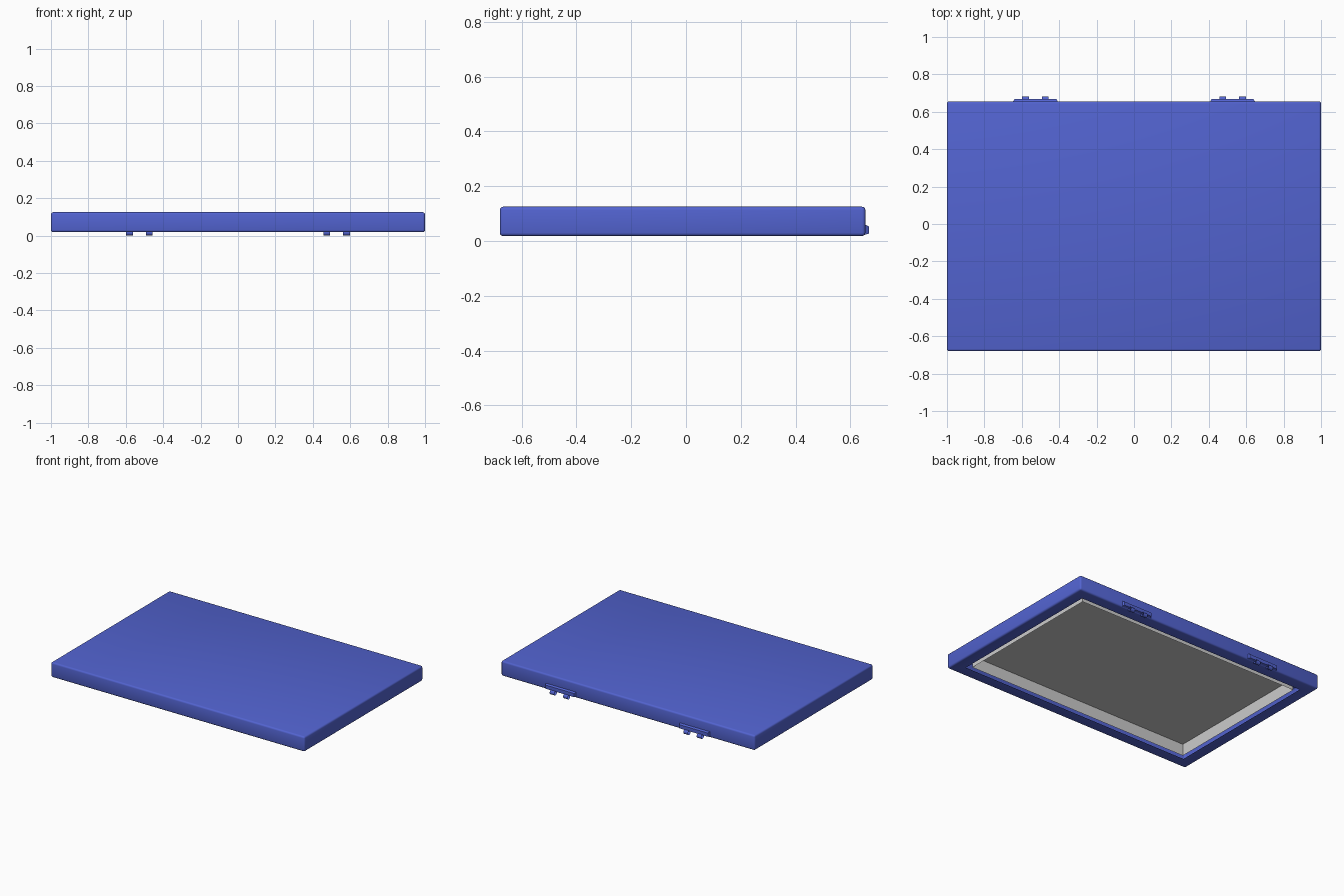
import bpy, bmesh, math
from mathutils import Matrix, Vector

if "Cube" in bpy.data.objects:
    bpy.data.objects.remove(bpy.data.objects["Cube"])

blue = bpy.data.materials.new("blue_shell")
blue.diffuse_color = (0.085, 0.125, 0.63, 1)
blue.use_nodes = True
blue.node_tree.nodes["Principled BSDF"].inputs["Base Color"].default_value = blue.diffuse_color

X0, X1, Y0, Y1, Z0, Z1 = -1.0, 1.0, -0.68, 0.655, 0.018, 0.125
RIM, CEIL = 0.115, 0.102


def box(bm, x0, x1, y0, y1, z0, z1):
    m = Matrix.Translation(((x0 + x1) / 2, (y0 + y1) / 2, (z0 + z1) / 2))
    m = m @ Matrix.Diagonal((x1 - x0, y1 - y0, z1 - z0, 1))
    return bmesh.ops.create_cube(bm, size=1, matrix=m)["verts"]


def finish(bm, name, mat=None):
    me = bpy.data.meshes.new(name)
    bm.to_mesh(me)
    bm.free()
    ob = bpy.data.objects.new(name, me)
    bpy.context.collection.objects.link(ob)
    if mat:
        me.materials.append(mat)
    bpy.ops.object.select_all(action='DESELECT')
    ob.select_set(True)
    bpy.context.view_layer.objects.active = ob
    bpy.ops.object.shade_smooth_by_angle(angle=math.radians(35))
    return ob


# outer shell: rounded slab with a rectangular opening underneath
bm = bmesh.new()
box(bm, X0, X1, Y0, Y1, Z0, Z1)
bmesh.ops.bevel(bm, geom=bm.edges[:], offset=0.012, segments=3,
                profile=0.5, affect='EDGES')
bm.normal_update()
bottom = max((f for f in bm.faces if f.normal.z < -0.99), key=lambda f: f.calc_area())
bmesh.ops.inset_region(bm, faces=[bottom], thickness=RIM - 0.012)
bmesh.ops.delete(bm, geom=[bottom], context='FACES')
finish(bm, "lid_shell", blue)

# grey lining: recess walls and ceiling, facing into the opening
bm = bmesh.new()
box(bm, X0 + RIM, X1 - RIM, Y0 + RIM, Y1 - RIM, Z0, CEIL)
bm.normal_update()
bmesh.ops.delete(bm, geom=[f for f in bm.faces if f.normal.z < -0.9], context='FACES')
bmesh.ops.reverse_faces(bm, faces=bm.faces[:])
finish(bm, "inner_lining")

# hinges on the back edge: chamfered plate with two open knuckles
for side, s in (("left", -1), ("right", 1)):
    cx = s * 0.527
    bm = bmesh.new()
    for v in box(bm, cx - 0.122, cx + 0.122, Y1 - 0.004, 0.668, 0.022, 0.062):
        if v.co.y > Y1:
            v.co.x = cx + (v.co.x - cx) * 0.92
            v.co.z += -0.009 if v.co.z > 0.04 else 0.005
    finish(bm, f"{side}_hinge_plate", blue)

    bm = bmesh.new()
    for d in (-0.0525, 0.0525):
        m = Matrix.Translation((cx + d, 0.667, 0.015)) @ Matrix.Rotation(math.pi / 2, 4, 'Y')
        bmesh.ops.create_cone(bm, cap_ends=False, segments=16, radius1=0.015,
                              radius2=0.015, depth=0.036, matrix=m)
    finish(bm, f"{side}_hinge_knuckles", blue)
